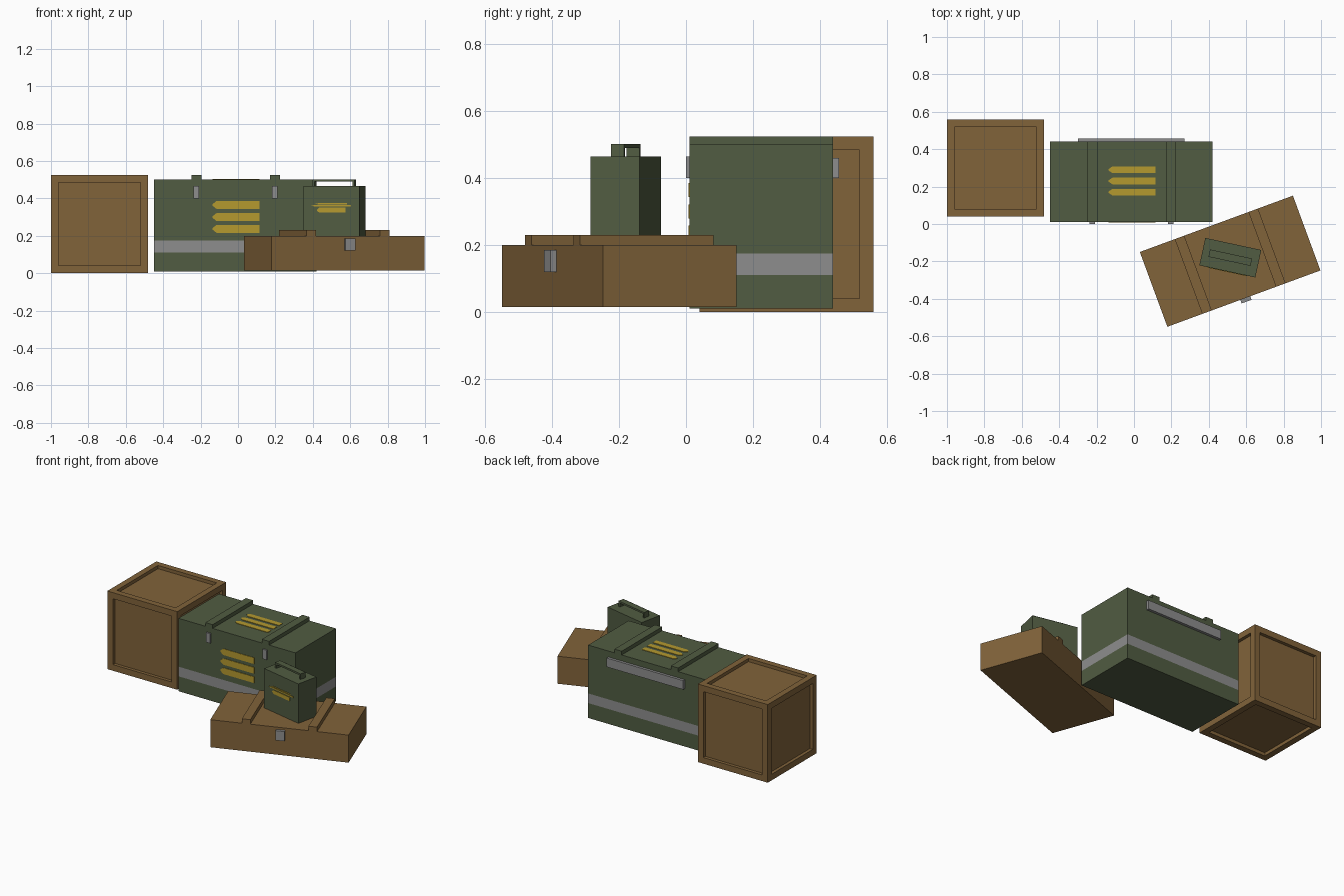
import bpy, bmesh, math
from mathutils import Matrix, Vector

if "Cube" in bpy.data.objects:
    bpy.data.objects.remove(bpy.data.objects["Cube"])


def mat(name, rgb):
    m = bpy.data.materials.new(name)
    m.diffuse_color = (*rgb, 1)
    m.use_nodes = True
    m.node_tree.nodes["Principled BSDF"].inputs["Base Color"].default_value = m.diffuse_color
    return m


WOOD = mat("brown wood", (0.22, 0.125, 0.042))
GREEN = mat("olive green", (0.082, 0.107, 0.054))
GREY = mat("metal grey", (0.27, 0.27, 0.27))
YELLOW = mat("mustard yellow", (0.46, 0.32, 0.028))


def finish(name, bm, mats, frame=Matrix()):
    bmesh.ops.recalc_face_normals(bm, faces=bm.faces)
    me = bpy.data.meshes.new(name)
    bm.to_mesh(me)
    bm.free()
    for m in mats:
        me.materials.append(m)
    ob = bpy.data.objects.new(name, me)
    ob.matrix_world = frame
    bpy.context.collection.objects.link(ob)
    return ob


def box_bm(x, y, z):
    bm = bmesh.new()
    size = Matrix.Diagonal((x[1] - x[0], y[1] - y[0], z[1] - z[0], 1))
    mid = Matrix.Translation((sum(x) / 2, sum(y) / 2, sum(z) / 2))
    bmesh.ops.create_cube(bm, size=1, matrix=mid @ size)
    return bm


def box(name, x, y, z, m, frame=Matrix()):
    return finish(name, box_bm(x, y, z), [m], frame)


def place(x, y, degrees):
    return Matrix.Translation((x, y, 0)) @ Matrix.Rotation(math.radians(degrees), 4, 'Z')


def bullet(name, x0, x1, h, frame):
    """Thin bullet plate in the local XY plane, tip towards -x."""
    w = x1 - x0
    pts = [(x0, -h * .12), (x0 + .08 * w, -h / 2), (x1, -h / 2),
           (x1, h / 2), (x0 + .08 * w, h / 2), (x0, h * .12)]
    bm = bmesh.new()
    f = bm.faces.new([bm.verts.new((a, b, 0)) for a, b in pts])
    ext = bmesh.ops.extrude_face_region(bm, geom=[f])
    bmesh.ops.translate(bm, vec=(0, 0, 0.003),
                        verts=[v for v in ext['geom'] if isinstance(v, bmesh.types.BMVert)])
    finish(name, bm, [YELLOW], frame)


UPRIGHT = Matrix.Rotation(math.pi / 2, 4, 'X')  # plate facing -y

# Wooden crate with a recessed panel on all six sides
bm = box_bm((-1, -0.48), (0.04, 0.56), (0, 0.525))
bmesh.ops.recalc_face_normals(bm, faces=bm.faces)
panels = bm.faces[:]
bmesh.ops.inset_individual(bm, faces=panels, thickness=0.058)
for f in panels:
    r = bmesh.ops.extrude_discrete_faces(bm, faces=[f])['faces'][0]
    bmesh.ops.translate(bm, verts=r.verts[:], vec=-0.022 * r.normal)
finish("wooden_crate", bm, [WOOD])

# Green chest, with the grey band as cut faces
bm = box_bm((-0.45, 0.42), (0.01, 0.44), (0.01, 0.50))
for h in (0.11, 0.175):
    bmesh.ops.bisect_plane(bm, geom=bm.verts[:] + bm.edges[:] + bm.faces[:],
                           plane_co=(0, 0, h), plane_no=(0, 0, 1))
for f in bm.faces:
    f.material_index = int(0.11 < f.calc_center_median().z < 0.175)
finish("green_chest", bm, [GREEN, GREY])

# Chest straps, latches and rear hinge
for i, x in enumerate((-0.2225, 0.1975)):
    box(f"chest_strap_{i}", (x - .027, x + .027), (0.01, 0.44), (0.50, 0.525), GREEN)
    box(f"chest_latch_{i}", (x - .015, x + .015), (0.0, 0.01), (0.40, 0.465), GREY)
box("chest_hinge", (-0.30, 0.27), (0.44, 0.458), (0.40, 0.46), GREY)

# Bullet markings on the chest front and top
for i, (z, y) in enumerate(((0.365, 0.29), (0.30, 0.23), (0.237, 0.17))):
    bullet(f"front_marking_{i}", -0.135, 0.115, 0.042,
           Matrix.Translation((0, 0.01, z)) @ UPRIGHT)
    bullet(f"top_marking_{i}", -0.135, 0.115, 0.036,
           Matrix.Translation((0, y, 0.50)))

# Long wooden case, turned in front of the chest
case = place(0.514, -0.199, 20.2)
box("long_case", (-.436, .436), (-.213, .213), (0.015, 0.20), WOOD, case)
for i, x in enumerate((-0.21, 0.21)):
    box(f"case_strap_{i}", (x - .027, x + .027), (-.213, .213), (0.20, 0.23), WOOD, case)
box("case_latch", (-.02, .036), (-.233, -.213), (0.12, 0.185), GREY, case)

# Small ammunition can with a carrying handle
can = place(0.515, -0.18, -12.2)
box("small_can", (-.153, .153), (-.075, .075), (0.20, 0.465), GREEN, can)
for i, x in enumerate((-0.109, 0.109)):
    box(f"handle_post_{i}", (x - .006, x + .006), (-.02, .02), (0.465, 0.49), GREEN, can)
box("handle_bar", (-.115, .115), (-.02, .02), (0.49, 0.502), GREEN, can)

# Bullet markings on the can front
for i, (z, x, h) in enumerate(((0.371, .085, .006), (0.361, .108, .008), (0.337, .078, .026))):
    bullet(f"can_marking_{i}", -x, x, h, can @ Matrix.Translation((0, -.075, z)) @ UPRIGHT)
